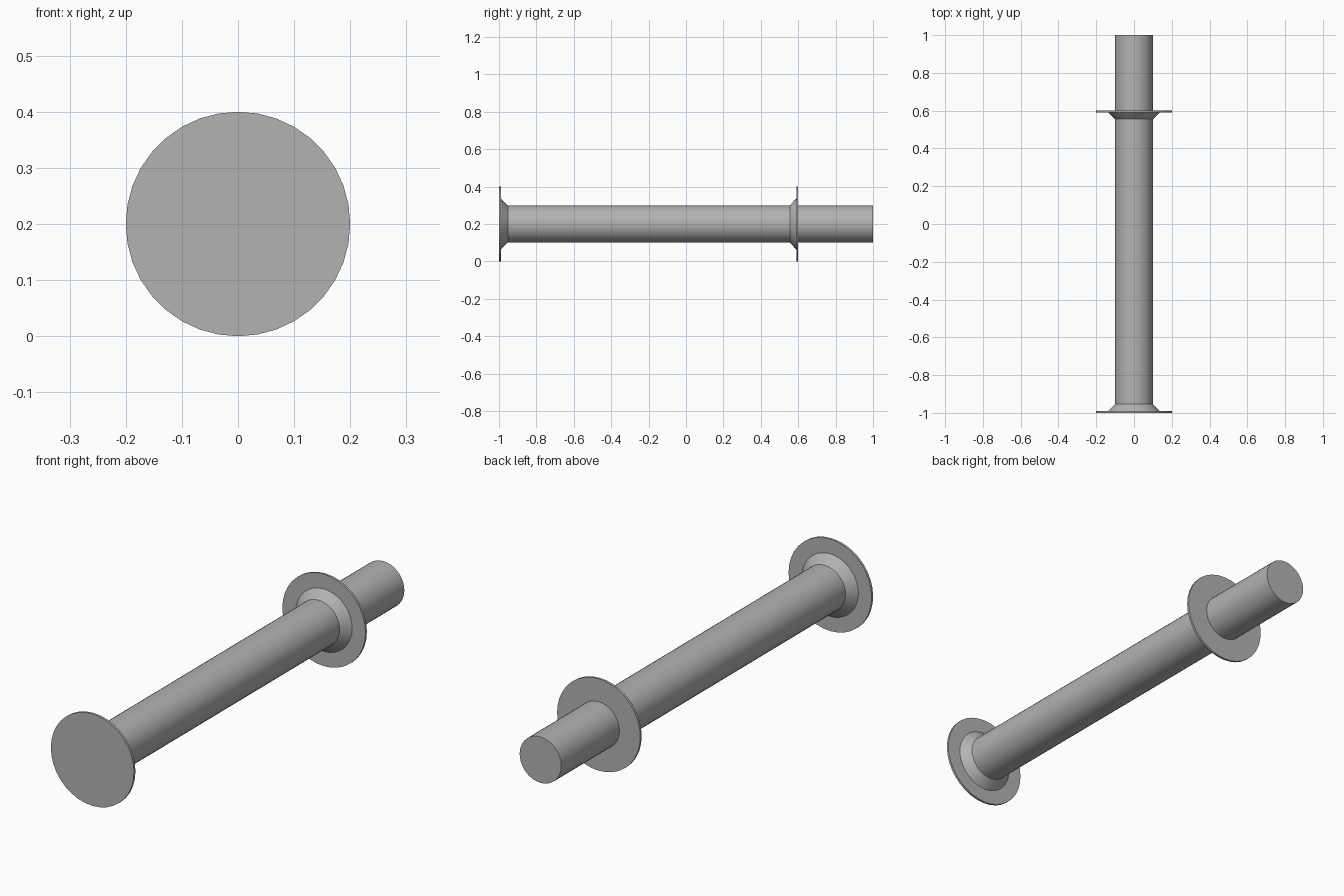
import bpy
import math

cube = bpy.data.objects.get("Cube")
if cube:
    bpy.data.objects.remove(cube, do_unlink=True)

SIDES = 36
AXIS_Z = 0.2

grey = bpy.data.materials.new("plain grey")
grey.use_nodes = True
colour = (0.45, 0.45, 0.45, 1)
grey.diffuse_color = colour
grey.node_tree.nodes["Principled BSDF"].inputs["Base Color"].default_value = colour


def round_part(name, y_start, y_end, r_start, r_end):
    """Capped cylinder or cone lying along y."""
    bpy.ops.mesh.primitive_cone_add(
        vertices=SIDES, radius1=r_start, radius2=r_end, depth=y_end - y_start,
        location=(0, (y_start + y_end) / 2, AXIS_Z), rotation=(-math.pi / 2, 0, 0))
    part = bpy.context.object
    part.name = name
    part.data.materials.append(grey)
    bpy.ops.object.shade_smooth_by_angle(angle=math.radians(30))
    return part


# Long shaft
round_part("shaft", -0.995, 1.0, 0.1, 0.1)

# End flange with its collar tapering back to the shaft
round_part("front_flange", -1.0, -0.99, 0.2, 0.2)
round_part("front_collar", -0.99, -0.953, 0.136, 0.1)

# Rear flange with its collar on the front side
round_part("rear_flange", 0.59, 0.6, 0.2, 0.2)
round_part("rear_collar", 0.555, 0.59, 0.1, 0.136)
